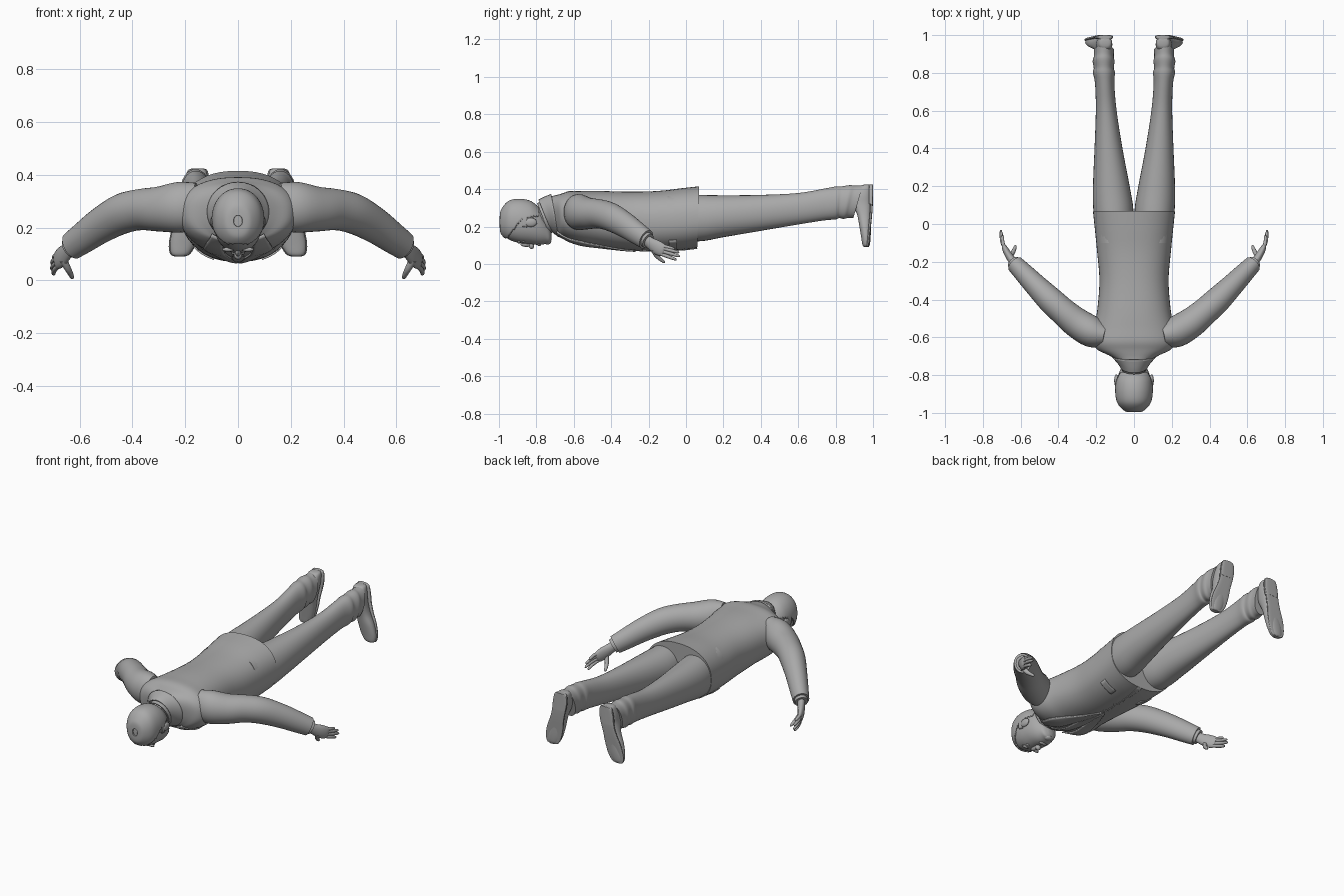
import bpy, bmesh, math
from mathutils import Vector

grey = bpy.data.materials.new("plain_grey")
grey.diffuse_color = (0.4, 0.4, 0.4, 1)
X, Y, Z = Vector((1, 0, 0)), Vector((0, 1, 0)), Vector((0, 0, 1))


def catmull(rows, steps):
    """Smoothly interpolate rows of numbers."""
    out = []
    for i in range(len(rows) - 1):
        p = [rows[max(0, min(len(rows) - 1, i + k))] for k in (-1, 0, 1, 2)]
        for s in range(steps):
            t = s / steps
            out.append([b + 0.5 * t * (c - a + t * (2*a - 5*b + 4*c - d + t * (3*(b - c) + d - a)))
                        for a, b, c, d in zip(*p)])
    return out + [list(rows[-1])]


def finish(name, bm, mirror=False, angle=40, thick=0):
    bmesh.ops.recalc_face_normals(bm, faces=bm.faces)
    mesh = bpy.data.meshes.new(name)
    bm.to_mesh(mesh)
    bm.free()
    mesh.materials.append(grey)
    ob = bpy.data.objects.new(name, mesh)
    bpy.context.collection.objects.link(ob)
    bpy.ops.object.select_all(action='DESELECT')
    ob.select_set(True)
    bpy.context.view_layer.objects.active = ob
    bpy.ops.object.shade_smooth_by_angle(angle=math.radians(angle))
    if thick:
        m = ob.modifiers.new("thickness", 'SOLIDIFY')
        m.thickness, m.offset = thick, 0
    if mirror:
        ob.modifiers.new("mirror", 'MIRROR')
    return ob


def loft(name, rows, axis=None, power=2.0, n=32, steps=4, mirror=False, keep=None, thick=0):
    """Rows are x, y, z, half width, half height, shear along the path."""
    rows = catmull([list(r) + [0] * (6 - len(r)) for r in rows], steps)
    bm, rings = bmesh.new(), []
    for i, (x, y, z, a, b, shear) in enumerate(rows):
        t = axis
        if t is None:
            t = (Vector(rows[min(i + 1, len(rows) - 1)][:3]) - Vector(rows[max(i - 1, 0)][:3])).normalized()
        u, v = (X, Y) if axis == Z else (t.cross(Z).normalized(), None)
        v = v or u.cross(t)
        ring = []
        for k in range(n):
            c, s = math.cos(2 * math.pi * k / n), math.sin(2 * math.pi * k / n)
            c = math.copysign(abs(c) ** (2 / power), c)
            s = math.copysign(abs(s) ** (2 / power), s)
            ring.append(bm.verts.new(Vector((x, y, z)) + u * a * c + v * b * s + t * shear * s))
        rings.append(ring)
    for r, q in zip(rings, rings[1:]):
        for k in range(n):
            bm.faces.new((r[k], r[(k + 1) % n], q[(k + 1) % n], q[k]))
    if thick == 0:
        bm.faces.new(rings[0])
        bm.faces.new(rings[-1])
    if keep:
        bmesh.ops.delete(bm, geom=[f for f in bm.faces if not keep(f.calc_center_median())], context='FACES')
    return finish(name, bm, mirror, thick=thick)


def ball(name, loc, size, mirror=False):
    bm = bmesh.new()
    bmesh.ops.create_uvsphere(bm, u_segments=16, v_segments=10, radius=1)
    for v in bm.verts:
        v.co = Vector([v.co[i] * size[i] + loc[i] for i in range(3)])
    return finish(name, bm, mirror)


# Jacket body
TORSO = [(0, -.745, .255, .06, .075, -.025), (0, -.715, .26, .088, .098, -.02), (0, -.69, .26, .14, .106, -.012),
         (0, -.665, .26, .195, .116), (0, -.62, .255, .222, .135), (0, -.55, .245, .213, .145),
         (0, -.46, .24, .195, .15), (0, -.3, .23, .183, .156), (0, -.15, .23, .195, .16),
         (0, -.02, .24, .208, .165), (0, .065, .25, .217, .165, .005)]
loft("jacket", TORSO, Y, 2.3, 48)
PROFILE = catmull([r[:5] for r in TORSO], 8)


def front_z(x, y):
    """Height of the chest surface under x, y."""
    for p, q in zip(PROFILE, PROFILE[1:]):
        if y <= q[1]:
            break
    f = max(0, min(1, (y - p[1]) / (q[1] - p[1])))
    cz, a, b = [p[i] + f * (q[i] - p[i]) for i in (2, 3, 4)]
    return cz - b * max(0, 1 - min(1, abs(x) / a) ** 2.3) ** (1 / 2.3)


def strip(name, rows, off, thick, mirror=False):
    """Cloth panel on the chest; rows are y, inner x, outer x."""
    bm, grid = bmesh.new(), []
    for y, a, b in catmull(rows, 5):
        xs = [a + (b - a) * k / 6 for k in range(7)]
        grid.append([bm.verts.new((x, y, front_z(x, y) - off)) for x in xs])
    for r, q in zip(grid, grid[1:]):
        for k in range(6):
            bm.faces.new((r[k], r[k + 1], q[k + 1], q[k]))
    return finish(name, bm, mirror, thick=thick)


# Lapels, tie, pocket flaps and front buttons
strip("lapel", [(-.69, .06, .1), (-.62, .055, .125), (-.55, .045, .125), (-.42, .022, .075), (-.27, .002, .012)],
      .004, .008, True)
strip("tie", [(-.69, -.016, .016), (-.66, -.02, .02), (-.63, -.013, .013), (-.45, -.024, .024), (-.31, -.01, .01)],
      .002, .008)
strip("pocket_flap", [(-.09, .09, .165), (-.05, .09, .168)], .003, .006, True)
strip("front_edge", [(-.28, -.004, .004), (-.1, -.004, .006), (.06, -.004, .02)], .001, .005)
for y in (-.24, -.15):
    ball("front_button", (.012, y, front_z(.012, y) - .002), (.009, .009, .004))

# Collars and neck
loft("neck", [(0, -.82, .235, .06, .07), (0, -.74, .243, .06, .07), (0, -.66, .26, .065, .07)], Y)
loft("shirt_collar", [(0, -.765, .246, .065, .077, -.03), (0, -.735, .25, .068, .08, -.03),
                      (0, -.71, .255, .075, .085, -.03)], Y, thick=.006)
loft("jacket_collar", [(0, -.752, .258, .07, .082, -.035), (0, -.73, .258, .085, .096, -.03),
                       (0, -.70, .26, .115, .11, -.02)], Y, thick=.008)

# Head and hair
HEAD = [(0, -.99, .225, .012, .018), (0, -.983, .225, .045, .06), (0, -.945, .23, .08, .1), (0, -.89, .227, .092, .115),
        (0, -.83, .218, .09, .113), (0, -.785, .2, .078, .098), (0, -.75, .175, .06, .068),
        (0, -.728, .153, .042, .042), (0, -.718, .148, .015, .015)]
loft("head", HEAD, Y, 2.15, 40, 6)
loft("hair", [(x, y - .003, z, a + .004, b + .003) for x, y, z, a, b in HEAD[:6]], Y, 2.15, 64, 10,
     keep=lambda c: c.z > min(.14 + max(0, c.y + .955) * 1.3, .245 + max(0, c.y + .85) * .2)
     or (abs(c.y + .862) < .012 and c.z > .2), thick=.007)
ball("ear", (.093, -.83, .222), (.012, .034, .024), True)
ball("eye", (.034, -.868, .122), (.014, .01, .009), True)
ball("brow", (.036, -.893, .117), (.024, .008, .008), True)
ball("nose_bridge", (0, -.852, .107), (.012, .034, .016))
ball("nose_tip", (0, -.826, .097), (.016, .014, .018))
ball("lips", (0, -.785, .104), (.026, .011, .009))
ball("chin", (0, -.74, .118), (.026, .02, .014))

# Sleeves, cuffs and cuff buttons
loft("sleeve", [(.15, -.59, .285, .06, .085), (.22, -.572, .277, .082, .096), (.3, -.525, .27, .08, .085),
                (.37, -.468, .268, .073, .078), (.44, -.405, .252, .07, .076), (.52, -.325, .208, .06, .068),
                (.585, -.258, .162, .052, .06), (.629, -.213, .131, .046, .054)], mirror=True)
loft("shirt_cuff", [(.61, -.232, .145, .038, .044), (.638, -.203, .123, .036, .042)], mirror=True)
for x, y, z in ((.565, -.265, .236), (.588, -.25, .218), (.61, -.235, .2), (.632, -.22, .182)):
    ball("cuff_button", (x, y - .008, z - .008), (.009, .009, .009), True)

# Hands
loft("palm", [(.62, -.222, .137, .024, .03), (.645, -.193, .113, .021, .031), (.668, -.158, .09, .019, .038),
              (.684, -.128, .075, .015, .035), (.689, -.115, .069, .008, .026)], n=20, mirror=True)
for name, base, tip in (("little_finger", (.684, -.13, .098), (.695, -.06, .08)),
                        ("ring_finger", (.687, -.125, .083), (.703, -.036, .061)),
                        ("middle_finger", (.686, -.125, .067), (.704, -.031, .04)),
                        ("index_finger", (.683, -.13, .052), (.698, -.05, .022))):
    a, b = Vector(base), Vector(tip)
    loft(name, [(*(a.lerp(b, f) + X * .006 * math.sin(f * math.pi)), r, r)
                for f, r in ((0, .0095), (.4, .0095), (.8, .008), (.96, .005), (1, .001))], n=12, mirror=True)
loft("thumb", [(.662, -.175, .078, .014, .016), (.645, -.157, .045, .012, .013), (.634, -.135, .024, .01, .01),
               (.628, -.118, .011, .007, .007), (.626, -.112, .008, .002, .002)], n=12, mirror=True)

# Trouser legs with creased ankles
loft("trouser_leg", [(.1, -.1, .25, .095, .12), (.109, .07, .245, .106, .124), (.12, .2, .255, .097, .112),
                     (.135, .4, .273, .074, .096), (.147, .6, .295, .055, .084), (.155, .74, .318, .051, .085),
                     (.159, .8, .326, .058, .088), (.16, .825, .33, .053, .085, .008),
                     (.161, .86, .331, .058, .09, .016), (.16, .885, .332, .053, .086, .02),
                     (.159, .92, .333, .053, .087, .025)], Y, 2.1, mirror=True)

# Shoes with soles and heels
SHOE = [(.152, .966, .424, .015, .012), (.153, .96, .415, .034, .032), (.157, .947, .37, .042, .047),
        (.164, .943, .32, .04, .05), (.179, .953, .26, .041, .037), (.196, .958, .2, .049, .031),
        (.21, .962, .14, .048, .025), (.219, .963, .1, .034, .019), (.221, .963, .09, .012, .008)]
loft("shoe", SHOE, Z, 2.3, mirror=True)
loft("sole", [(x, .986 - .02 * max(0, .3 - z) / .2 + .006, z, a + .004, .007) for x, y, z, a, b in SHOE],
     Z, 4, mirror=True)
loft("heel", [(x, .989, z, a + .003, .011) for x, y, z, a, b in SHOE[:4]], Z, 4, mirror=True)
